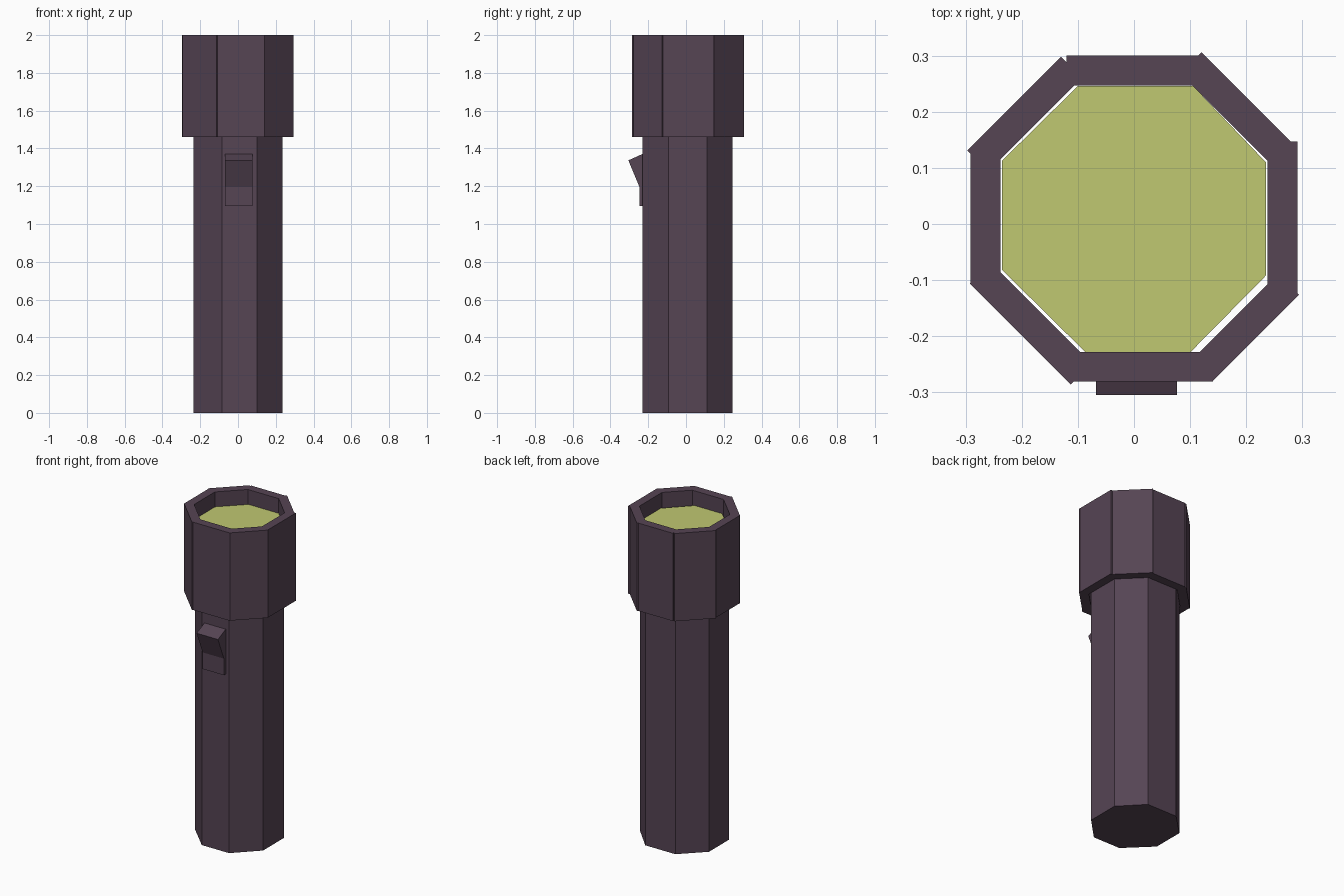
import bpy
from mathutils import Vector

if "Cube" in bpy.data.objects:
    bpy.data.objects.remove(bpy.data.objects["Cube"])


def material(name, rgb):
    m = bpy.data.materials.new(name)
    m.diffuse_color = (*rgb, 1)
    m.use_nodes = True
    m.node_tree.nodes["Principled BSDF"].inputs["Base Color"].default_value = m.diffuse_color
    return m


casing = material("dark plum casing", (0.092, 0.058, 0.088))
glass = material("yellow green lens", (0.53, 0.58, 0.165))


def prism(name, base, offset):
    """Extrude a closed loop of 3D points along an offset."""
    n = len(base)
    base = [Vector(p) for p in base]
    verts = base + [p + Vector(offset) for p in base]
    faces = [tuple(reversed(range(n))), tuple(range(n, 2 * n))]
    faces += [(i, (i + 1) % n, (i + 1) % n + n, i + n) for i in range(n)]
    # turn the faces outward whichever way the loop runs
    normal = sum((base[i].cross(base[(i + 1) % n]) for i in range(n)), Vector())
    if normal.dot(Vector(offset)) < 0:
        faces = [tuple(reversed(f)) for f in faces]
    mesh = bpy.data.meshes.new(name)
    mesh.from_pydata(verts, [], faces)
    mesh.materials.append(casing)
    obj = bpy.data.objects.new(name, mesh)
    bpy.context.collection.objects.link(obj)
    return obj


# Octagonal handle running up inside the head; its top face is the lens
handle_outline = [(-0.086, -0.229), (0.10, -0.229), (0.235, -0.092), (0.235, 0.11),
                  (0.105, 0.246), (-0.10, 0.246), (-0.235, 0.113), (-0.235, -0.082)]
handle = prism("handle_and_lens", [(x, y, 0) for x, y in handle_outline], (0, 0, 1.91))
handle.data.materials.append(glass)
for face in handle.data.polygons:
    if face.normal.z > 0.9:
        face.material_index = 1

# Head: eight overlapping flat panels, given by their outer edges (clockwise)
thickness = 0.053
panels = [((-0.12, 0.30), (0.12, 0.30)), ((0.12, 0.306), (0.28, 0.146)),
          ((0.291, 0.147), (0.291, -0.125)), ((0.294, -0.126), (0.14, -0.28)),
          ((0.141, -0.281), (-0.115, -0.281)), ((-0.113, -0.286), (-0.293, -0.106)),
          ((-0.291, -0.107), (-0.291, 0.13)), ((-0.297, 0.131), (-0.13, 0.298))]
for i, (a, b) in enumerate(panels):
    a, b = Vector((*a, 1.46)), Vector((*b, 1.46))
    d = (b - a).normalized()
    inward = Vector((d.y, -d.x, 0)) * thickness
    prism(f"head_panel_{i + 1}", [a, b, b + inward, a + inward], (0, 0, 0.54))

# Rocker switch on the front: flat plate below, raised wedge above
switch_profile = [(-0.225, 1.095), (-0.247, 1.095), (-0.247, 1.197),
                  (-0.305, 1.337), (-0.225, 1.373)]
prism("switch", [(-0.068, y, z) for y, z in switch_profile], (0.145, 0, 0))
